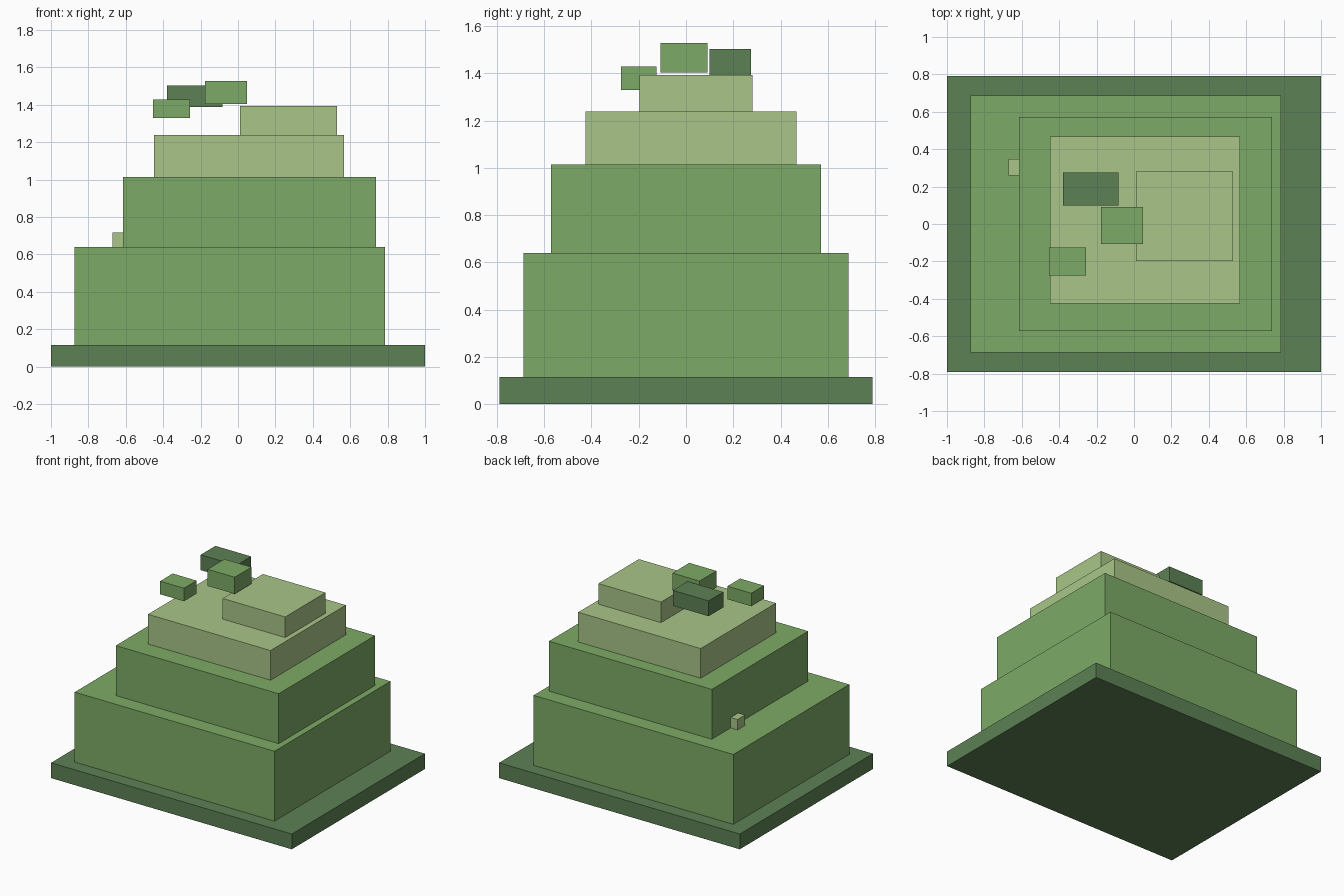
import bpy

default = bpy.data.objects.get("Cube")
if default:
    bpy.data.objects.remove(default, do_unlink=True)


def make_material(name, rgb):
    mat = bpy.data.materials.new(name)
    mat.use_nodes = True
    color = (*rgb, 1.0)
    mat.diffuse_color = color
    bsdf = next(n for n in mat.node_tree.nodes if n.type == 'BSDF_PRINCIPLED')
    bsdf.inputs["Base Color"].default_value = color
    return mat


dark = make_material("dark green", (0.11, 0.22, 0.09))
leaf = make_material("leaf green", (0.207, 0.402, 0.133))
pale = make_material("pale green", (0.398, 0.56, 0.246))


def box(name, mat, xs, ys, zs):
    """Add a block spanning the given x, y and z ranges."""
    spans = (xs, ys, zs)
    bpy.ops.mesh.primitive_cube_add(size=1, location=[(a + b) / 2 for a, b in spans])
    ob = bpy.context.object
    ob.name = name
    ob.scale = [b - a for a, b in spans]
    bpy.ops.object.transform_apply(location=False, rotation=False, scale=True)
    ob.data.materials.append(mat)
    return ob


# Stepped hill, each tier resting on the one below
tiers = [
    ("base_slab", dark, (-1, 1), (-0.79, 0.79), 0.115),
    ("lower_tier", leaf, (-0.875, 0.785), (-0.688, 0.688), 0.64),
    ("middle_tier", leaf, (-0.615, 0.738), (-0.572, 0.572), 1.015),
    ("upper_tier", pale, (-0.45, 0.568), (-0.425, 0.468), 1.238),
    ("top_tier", pale, (0.01, 0.53), (-0.197, 0.282), 1.393),
]
bottom = 0
for name, mat, xs, ys, top in tiers:
    box(name, mat, xs, ys, (bottom, top))
    bottom = top

# Small block on the lower ledge, tucked into the middle tier
box("ledge_block", pale, (-0.672, -0.58), (0.258, 0.348), (0.64, 0.718))

# Floating blocks above the summit
box("floating_block_back", dark, (-0.38, -0.083), (0.1, 0.275), (1.388, 1.503))
box("floating_block_middle", leaf, (-0.177, 0.048), (-0.108, 0.092), (1.403, 1.528))
box("floating_block_front", leaf, (-0.455, -0.257), (-0.275, -0.125), (1.33, 1.428))
